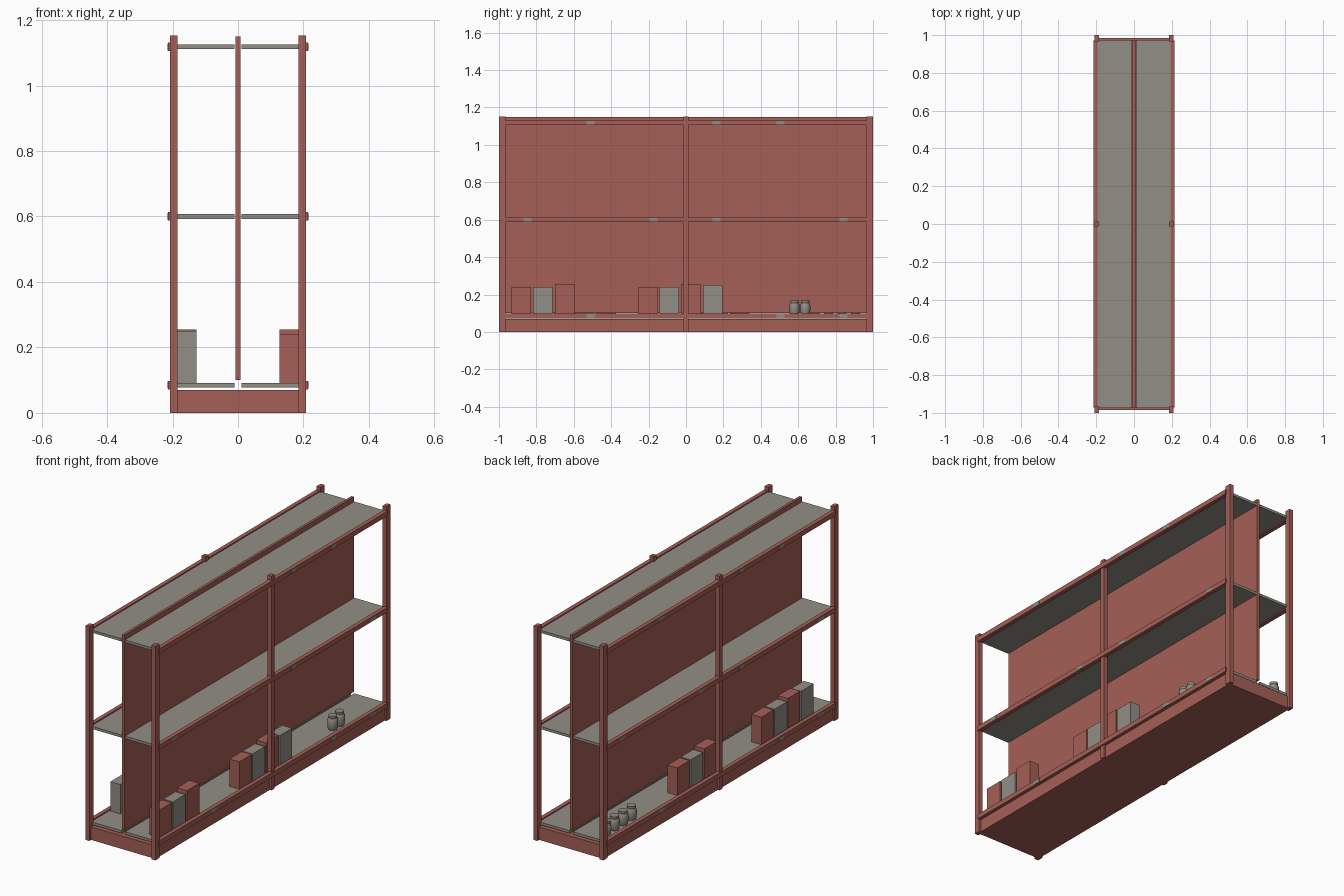
import bpy
import bmesh
from mathutils import Matrix

cube = bpy.data.objects.get("Cube")
if cube:
    bpy.data.objects.remove(cube, do_unlink=True)


def make_material(name, rgb):
    mat = bpy.data.materials.new(name)
    mat.use_nodes = True
    mat.diffuse_color = (*rgb, 1)
    mat.node_tree.nodes["Principled BSDF"].inputs["Base Color"].default_value = (*rgb, 1)
    return mat


red = make_material("brick_red", (0.38, 0.115, 0.095))
grey = make_material("warm_grey", (0.29, 0.27, 0.24))


def finish(name, bm, mat):
    bmesh.ops.recalc_face_normals(bm, faces=bm.faces)
    mesh = bpy.data.meshes.new(name)
    bm.to_mesh(mesh)
    bm.free()
    mesh.materials.append(mat)
    obj = bpy.data.objects.new(name, mesh)
    bpy.context.collection.objects.link(obj)
    return obj


def box(name, x, y, z, mat):
    """Box from (min, max) pairs on each axis."""
    bm = bmesh.new()
    size = [b - a for a, b in (x, y, z)]
    mid = [(a + b) / 2 for a, b in (x, y, z)]
    bmesh.ops.create_cube(bm, size=1, matrix=Matrix.Translation(mid) @ Matrix.Diagonal((*size, 1)))
    return finish(name, bm, mat)


def sided(side, low, high):
    """Mirror an x range to the chosen side."""
    return tuple(sorted((side * low, side * high)))


def jar(name, x, y, z):
    """Barrel-shaped jar with a rimmed lid, revolved from a profile."""
    profile = [(0, 0), (0.021, 0), (0.026, 0.012), (0.027, 0.035), (0.026, 0.054),
               (0.021, 0.063), (0.022, 0.065), (0.022, 0.076), (0, 0.076)]
    bm = bmesh.new()
    verts = [bm.verts.new((x + r, y, z + h)) for r, h in profile]
    edges = [bm.edges.new(pair) for pair in zip(verts, verts[1:])]
    bmesh.ops.spin(bm, geom=verts + edges, cent=(x, y, z), axis=(0, 0, 1),
                   angle=6.283185, steps=16)
    bmesh.ops.remove_doubles(bm, verts=bm.verts, dist=0.0002)
    obj = finish(name, bm, grey)
    bpy.ops.object.select_all(action="DESELECT")
    obj.select_set(True)
    bpy.context.view_layer.objects.active = obj
    bpy.ops.object.shade_smooth_by_angle(angle=0.6)


# Plinth and central dividing panel
box("base", (-0.198, 0.198), (-0.985, 0.985), (0, 0.07), red)
box("divider_panel", (-0.007, 0.007), (-0.975, 0.975), (0.1, 1.15), red)

levels = {"bottom": 0.085, "middle": 0.6, "top": 1.118}
tag_rows = {"bottom": (-0.51, 0.505, 0.842),
            "middle": (-0.847, -0.174, 0.163, 0.842),
            "top": (-0.51, 0.163, 0.505)}

for side, label in ((1, "left"), (-1, "right")):
    # Upright posts
    for place, y, half in (("front", -0.983, 0.017), ("middle", 0, 0.013), ("back", 0.983, 0.017)):
        box(f"{label}_{place}_post", sided(side, 0.185, 0.208), (y - half, y + half), (0, 1.153), red)
    # Shelves, edge rails and price tags
    for level, z in levels.items():
        box(f"{label}_{level}_shelf", sided(side, 0.01, 0.195), (-0.975, 0.975),
            (z - 0.007, z + 0.007), grey)
        box(f"{label}_{level}_rail", sided(side, 0.192, 0.214), (-0.972, 0.972),
            (z - 0.013, z + 0.013), red)
        for y in tag_rows[level]:
            box(f"{label}_{level}_tag", sided(side, 0.213, 0.2155),
                (side * y - 0.022, side * y + 0.022), (z - 0.011, z + 0.011), grey)

# Cartons: start along y, top height, colour
floor = 0.092
cartons = {
    1: [(-0.933, 0.24, red), (-0.818, 0.24, grey), (-0.7, 0.255, red),
        (-0.254, 0.24, red), (-0.142, 0.24, grey), (-0.026, 0.255, red), (0.09, 0.25, grey)],
    -1: [(0.235, 0.24, red), (0.12, 0.24, grey), (0.005, 0.255, red),
         (-0.48, 0.24, red), (-0.593, 0.24, grey), (-0.705, 0.255, red), (-0.82, 0.25, grey)],
}
for side, row in cartons.items():
    for y, top, mat in row:
        box("carton", sided(side, 0.127, 0.186), (y, y + 0.105), (floor, top), mat)

# Jars
for side, row in ((1, (0.58, 0.638)), (-1, (0.69, 0.762, 0.835, 0.907))):
    for y in row:
        jar("jar", side * 0.158, y, floor)
